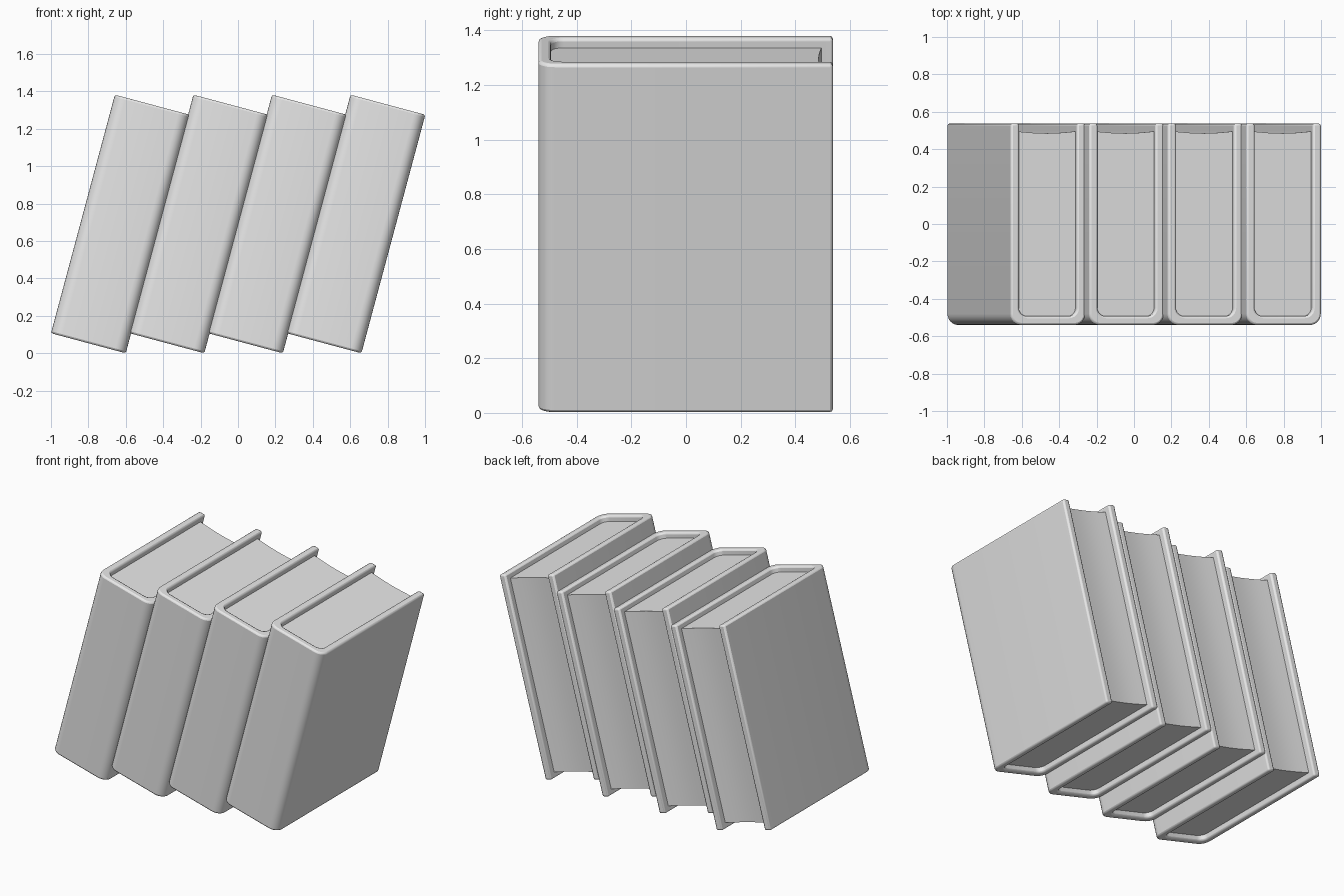
import bpy, bmesh
from math import sin, cos, pi, radians

cube = bpy.data.objects.get("Cube")
if cube:
    bpy.data.objects.remove(cube, do_unlink=True)

LEAN = radians(15)
WIDTH, HEIGHT, THICK = 0.414, 1.32, 0.047   # closed book and its boards
FRONT, BACK = -0.54, 0.537                  # spine face and board edge
PAGE_BACK, RECESS = 0.495, 0.036            # pages sit inside the boards
STEP = 0.42                                 # spacing of the row

grey = bpy.data.materials.new("plain grey")
grey.use_nodes = True
grey.diffuse_color = (0.8, 0.8, 0.8, 1)
grey.node_tree.nodes["Principled BSDF"].inputs["Base Color"].default_value = (0.8, 0.8, 0.8, 1)


def arc(cx, cy, r, start, n=6):
    """Quarter circle, counter-clockwise from the start angle."""
    return [(cx + r * cos(start + pi / 2 * i / n), cy + r * sin(start + pi / 2 * i / n))
            for i in range(n + 1)]


def rounded_front(x0, x1, y, r):
    """Left-to-right path around two rounded spine corners."""
    return arc(x0 + r, y + r, r, pi) + arc(x1 - r, y + r, r, 1.5 * pi)


def extrude_profile(name, points, z0, z1):
    bm = bmesh.new()
    face = bm.faces.new([bm.verts.new((x, y, z0)) for x, y in points])
    top = bmesh.ops.extrude_face_region(bm, geom=[face])["geom"]
    bmesh.ops.translate(bm, vec=(0, 0, z1 - z0),
                        verts=[g for g in top if isinstance(g, bmesh.types.BMVert)])
    bmesh.ops.recalc_face_normals(bm, faces=bm.faces)
    mesh = bpy.data.meshes.new(name)
    bm.to_mesh(mesh)
    bm.free()
    mesh.materials.append(grey)
    obj = bpy.data.objects.new(name, mesh)
    bpy.context.collection.objects.link(obj)
    return obj


def finish(obj, index):
    """Lean the part and set it in its place in the row."""
    obj.rotation_euler.y = LEAN
    obj.location = (-1 + STEP * index, 0, WIDTH * sin(LEAN))
    bpy.ops.object.select_all(action='DESELECT')
    obj.select_set(True)
    bpy.context.view_layer.objects.active = obj
    bpy.ops.object.shade_smooth_by_angle(angle=radians(35))


# U-shaped cover: two boards joined by a rounded spine
inner = rounded_front(THICK, WIDTH - THICK, FRONT + THICK, 0.045)
cover_profile = ([(0, BACK)] + rounded_front(0, WIDTH, FRONT, 0.06) + [(WIDTH, BACK)]
                 + [(WIDTH - THICK, BACK)] + inner[::-1] + [(THICK, BACK)])

# Page block with a slightly hollow fore edge
span = WIDTH - 2 * THICK
fore_edge = [(WIDTH - THICK - span * i / 8, PAGE_BACK - 0.01 * sin(pi * i / 8))
             for i in range(9)]
page_profile = inner + fore_edge

for i in range(4):
    cover = extrude_profile(f"book_cover_{i + 1}", cover_profile, 0, HEIGHT)
    bevel = cover.modifiers.new("soft edges", 'BEVEL')
    bevel.width = 0.011
    bevel.segments = 2
    bevel.limit_method = 'ANGLE'
    bevel.angle_limit = radians(50)
    finish(cover, i)
    finish(extrude_profile(f"book_pages_{i + 1}", page_profile, RECESS, HEIGHT - RECESS), i)
